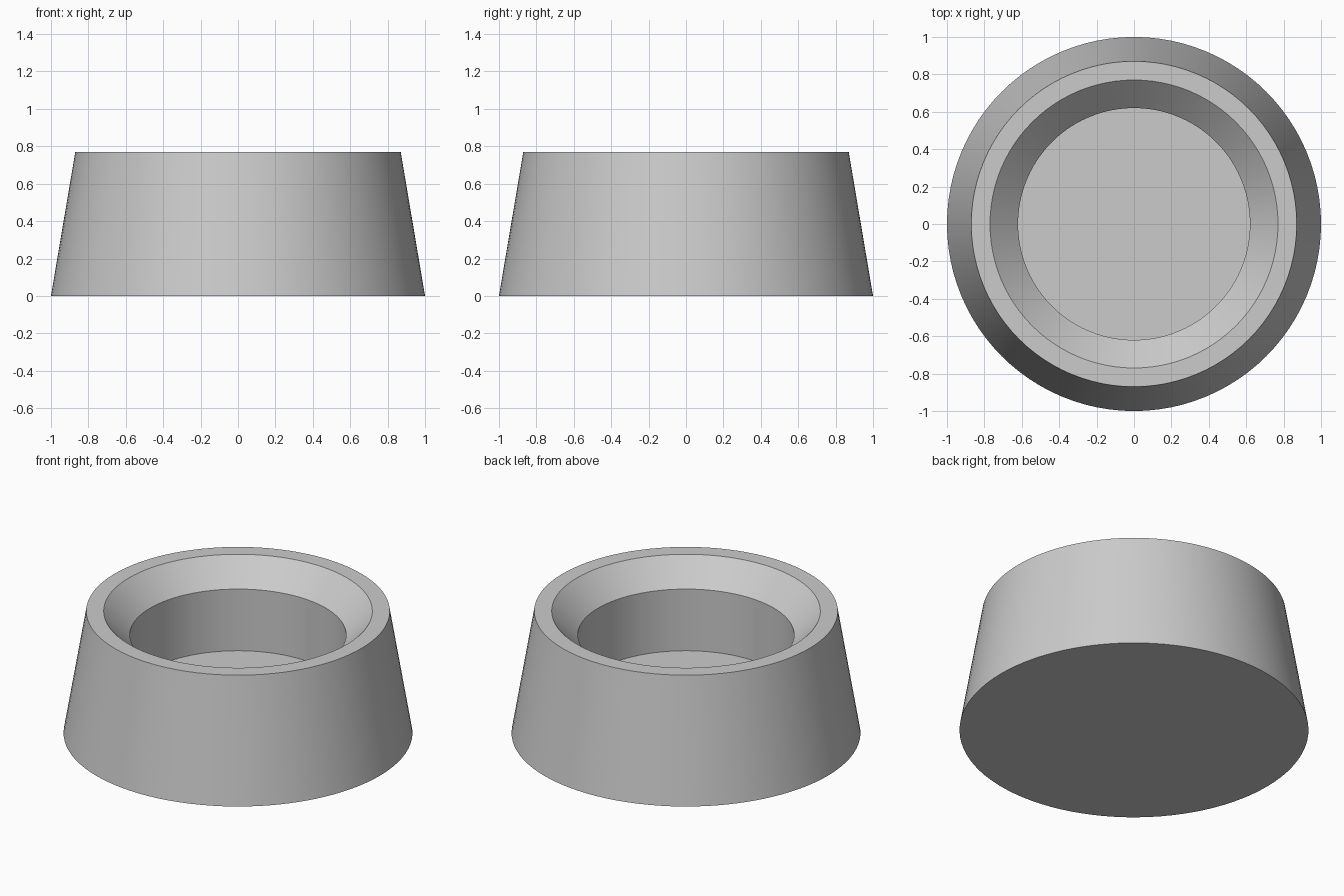
import bpy
import bmesh
import math

cube = bpy.data.objects.get("Cube")
if cube:
    bpy.data.objects.remove(cube, do_unlink=True)

SEGMENTS = 96

# Single flat colour
grey = bpy.data.materials.new("light_grey")
grey.use_nodes = True
colour = (0.6, 0.6, 0.6, 1.0)
grey.diffuse_color = colour
grey.node_tree.nodes["Principled BSDF"].inputs["Base Color"].default_value = colour

# Half section: base, tapered wall, flat rim, chamfer, straight well, floor
profile = [(0, 0), (1, 0), (0.87, 0.77), (0.77, 0.77),
           (0.62, 0.62), (0.62, 0.23), (0, 0.23)]

# Spin the section around the vertical axis
bm = bmesh.new()
verts = [bm.verts.new((r, 0, z)) for r, z in profile]
edges = [bm.edges.new(pair) for pair in zip(verts, verts[1:])]
bmesh.ops.spin(bm, geom=verts + edges, cent=(0, 0, 0), axis=(0, 0, 1),
               angle=math.tau, steps=SEGMENTS, use_duplicate=False)
bmesh.ops.remove_doubles(bm, verts=bm.verts, dist=0.0001)
bmesh.ops.recalc_face_normals(bm, faces=bm.faces)
mesh = bpy.data.meshes.new("tapered_bowl")
bm.to_mesh(mesh)
bm.free()
mesh.materials.append(grey)

bowl = bpy.data.objects.new("tapered_bowl", mesh)
bpy.context.collection.objects.link(bowl)

# Smooth walls with crisp rims
bpy.ops.object.select_all(action="DESELECT")
bowl.select_set(True)
bpy.context.view_layer.objects.active = bowl
bpy.ops.object.shade_smooth_by_angle(angle=math.radians(30))
